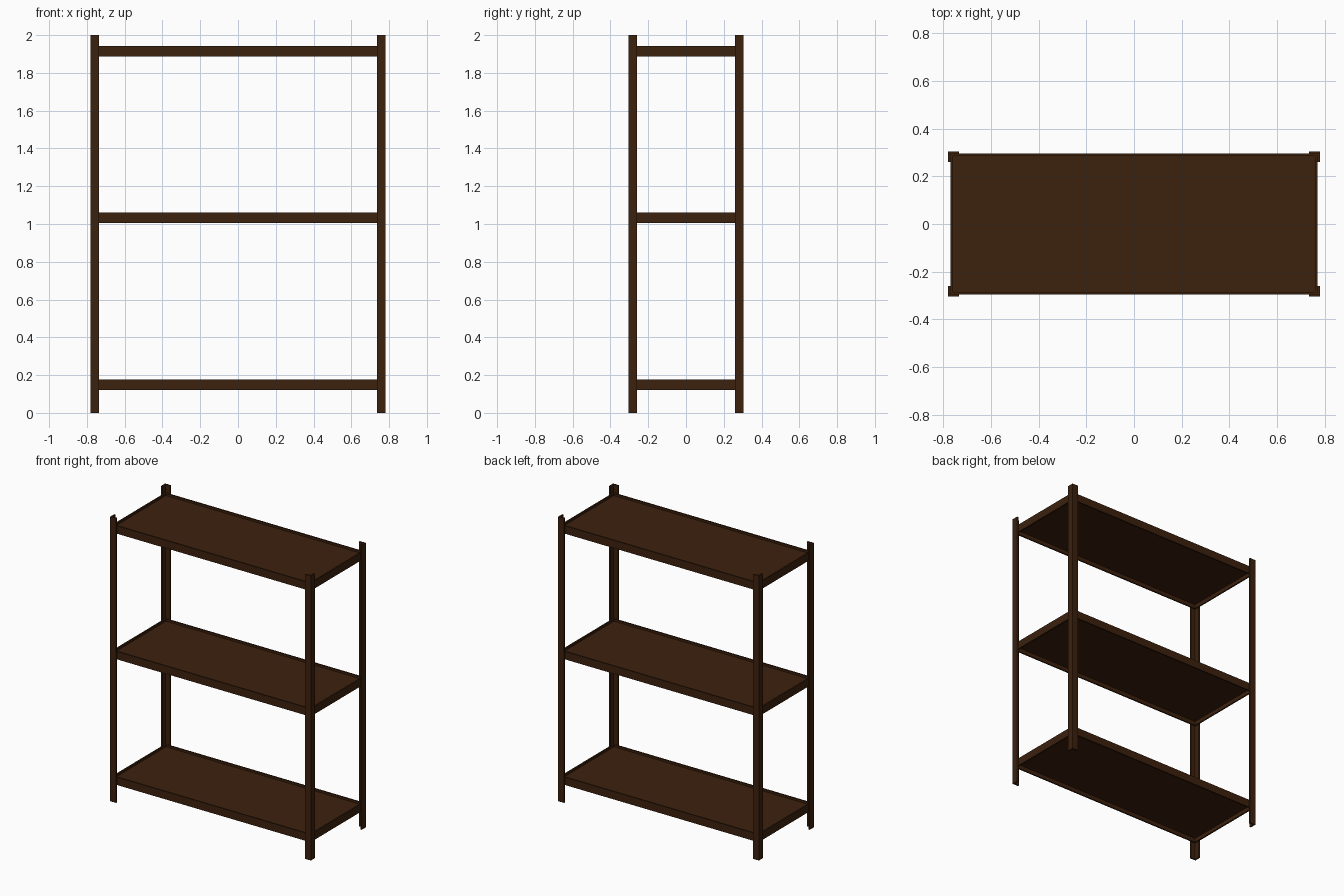
import bpy, bmesh

if "Cube" in bpy.data.objects:
    bpy.data.objects.remove(bpy.data.objects["Cube"])

wood = bpy.data.materials.new("dark brown")
wood.diffuse_color = (0.045, 0.015, 0.004, 1)
wood.use_nodes = True
wood.node_tree.nodes["Principled BSDF"].inputs["Base Color"].default_value = wood.diffuse_color

PX, PY = 0.78, 0.305      # outer half size of the posts
SX, SY = 0.77, 0.295      # outer half size of the shelves
W, T = 0.045, 0.01        # post flange width, sheet thickness
RIM = 0.055               # shelf rim height


def add_object(name, bm):
    bmesh.ops.recalc_face_normals(bm, faces=bm.faces)
    mesh = bpy.data.meshes.new(name)
    bm.to_mesh(mesh)
    bm.free()
    mesh.materials.append(wood)
    obj = bpy.data.objects.new(name, mesh)
    bpy.context.collection.objects.link(obj)


def extrude_up(bm, face, height):
    geom = bmesh.ops.extrude_face_region(bm, geom=[face], use_keep_orig=True)["geom"]
    verts = [g for g in geom if isinstance(g, bmesh.types.BMVert)]
    bmesh.ops.translate(bm, verts=verts, vec=(0, 0, height))


def add_box(bm, x0, x1, y0, y1, z0, z1):
    face = bm.faces.new([bm.verts.new(p) for p in
                         ((x0, y0, z0), (x1, y0, z0), (x1, y1, z0), (x0, y1, z0))])
    extrude_up(bm, face, z1 - z0)


# Four angle-section corner posts, corner pointing outwards
profile = [(0, 0), (W, 0), (W, T), (T, T), (T, W), (0, W)]
for side, sx in (("left", -1), ("right", 1)):
    for end, sy in (("front", -1), ("back", 1)):
        bm = bmesh.new()
        face = bm.faces.new([bm.verts.new((sx * (PX - u), sy * (PY - v), 0))
                             for u, v in profile])
        extrude_up(bm, face, 2.0)
        add_object(f"{end}_{side}_post", bm)

# Three shelves: a raised rim around a recessed panel
for name, z in (("bottom", 0.122), ("middle", 1.005), ("top", 1.888)):
    bm = bmesh.new()
    for s in (-1, 1):
        y0, y1 = sorted((s * SY, s * (SY - T)))
        add_box(bm, -SX, SX, y0, y1, z, z + RIM)
        x0, x1 = sorted((s * SX, s * (SX - T)))
        add_box(bm, x0, x1, -SY + T, SY - T, z, z + RIM)
    add_object(f"{name}_shelf_rim", bm)

    bm = bmesh.new()
    add_box(bm, -SX + T, SX - T, -SY + T, SY - T, z + 0.028, z + 0.04)
    add_object(f"{name}_shelf_panel", bm)
